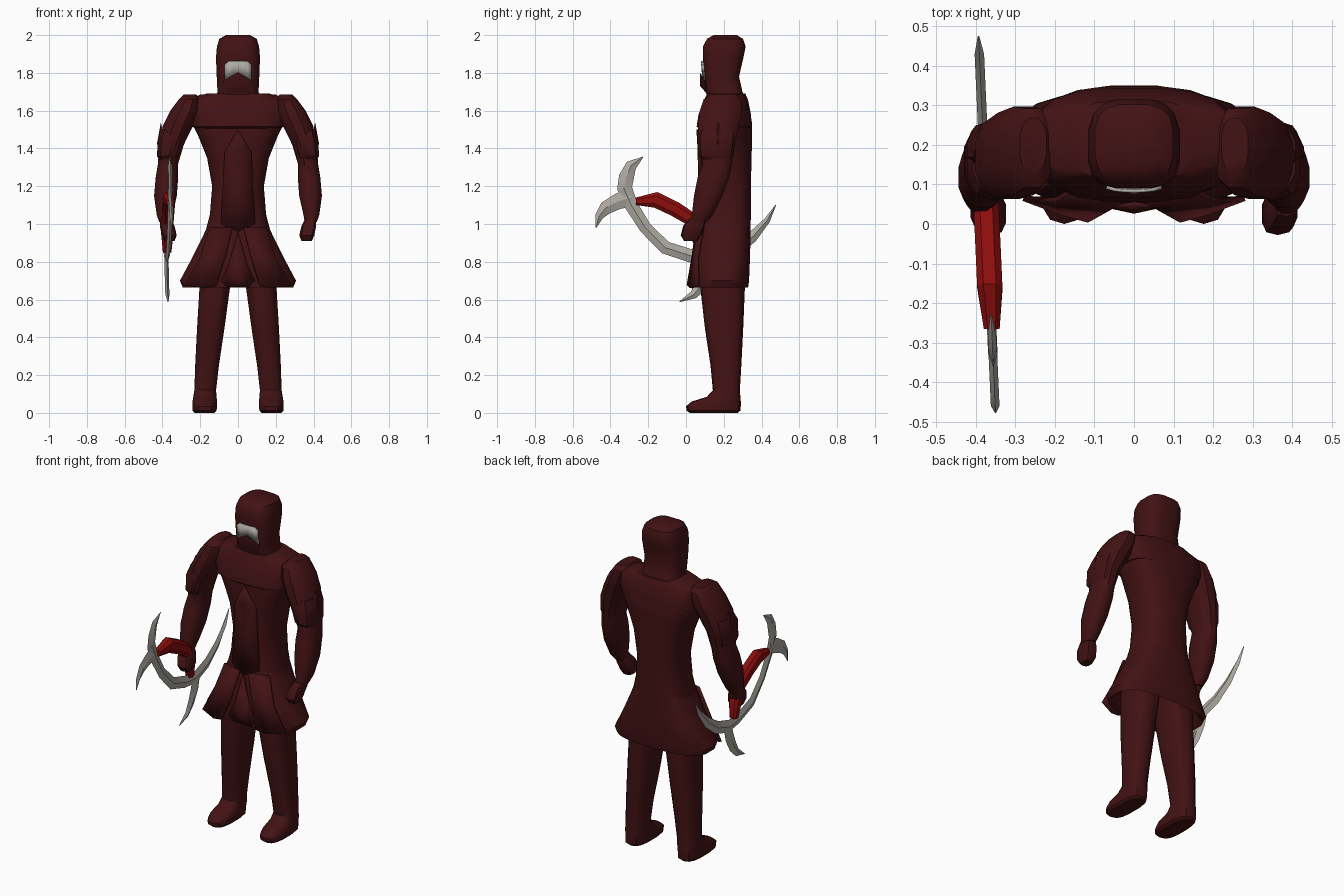
import bpy, bmesh, math
from mathutils import Vector


def material(name, rgb):
    m = bpy.data.materials.new(name)
    m.diffuse_color = (*rgb, 1)
    return m


CLOTH = material("dark maroon cloth", (0.055, 0.006, 0.007))
SKIN = material("pale grey face", (0.42, 0.40, 0.37))
STEEL = material("grey steel", (0.42, 0.40, 0.36))
RED = material("red grip", (0.27, 0.004, 0.004))


def build(name, verts, faces, mat, angle=35, solid=0):
    me = bpy.data.meshes.new(name)
    me.from_pydata(verts, [], faces)
    bm = bmesh.new()
    bm.from_mesh(me)
    bmesh.ops.recalc_face_normals(bm, faces=bm.faces)
    bm.to_mesh(me)
    bm.free()
    me.materials.append(mat)
    ob = bpy.data.objects.new(name, me)
    bpy.context.collection.objects.link(ob)
    if solid:
        mod = ob.modifiers.new("thickness", 'SOLIDIFY')
        mod.thickness = solid
        mod.offset = 0
    bpy.ops.object.select_all(action='DESELECT')
    ob.select_set(True)
    bpy.context.view_layer.objects.active = ob
    bpy.ops.object.shade_smooth_by_angle(angle=math.radians(angle))
    return ob


def skin(name, rings, mat, angle=35):
    """Join equal-sized rings of points into a closed body."""
    n = len(rings[0])
    verts = [p for r in rings for p in r]
    faces = [(i * n + j, i * n + (j + 1) % n, (i + 1) * n + (j + 1) % n, (i + 1) * n + j)
             for i in range(len(rings) - 1) for j in range(n)]
    faces += [tuple(range(n)), tuple(range(len(verts) - n, len(verts)))]
    return build(name, verts, faces, mat, angle)


def loft(name, secs, mat=CLOTH, side=1, n=16, power=2.4):
    """Stack rounded sections given as (z, x0, x1, y0, y1)."""
    rings = []
    for z, x0, x1, y0, y1 in secs:
        ring = []
        for k in range(n):
            a = 2 * math.pi * (k + 0.5) / n
            c, s = math.cos(a), math.sin(a)
            ring.append((side * ((x0 + x1) / 2 + (x1 - x0) / 2 * math.copysign(abs(c) ** (2 / power), c)),
                         (y0 + y1) / 2 + (y1 - y0) / 2 * math.copysign(abs(s) ** (2 / power), s), z))
        rings.append(ring)
    return skin(name, rings, mat)


def sym(secs):
    return [(z, -r, r, a, b) for z, r, a, b in secs]


# Torso, shoulder mantle, flared coat skirt (hollow below) and hood
loft("torso", sym([(.9, .19, .055, .34), (1.05, .15, .072, .345), (1.2, .138, .08, .345),
                   (1.35, .165, .075, .348), (1.46, .21, .068, .352), (1.54, .25, .07, .35),
                   (1.61, .27, .085, .335), (1.66, .265, .105, .325), (1.685, .2, .13, .31)]),
     n=20, power=2.8)
loft("chest_mantle", sym([(1.5, .2, .075, .34), (1.515, .245, .055, .35), (1.58, .265, .065, .345),
                          (1.655, .26, .095, .33), (1.69, .17, .11, .315)]), n=20, power=2.8)
loft("coat_skirt", sym([(1.0, .158, .068, .343), (.93, .19, .055, .343), (.82, .245, .048, .34),
                        (.7, .31, .045, .335), (.665, .295, .045, .33), (.68, .275, .065, .315),
                        (.8, .22, .08, .31)]), n=20, power=3)
loft("hood", sym([(1.66, .125, .115, .318), (1.70, .11, .103, .30), (1.78, .114, .097, .282),
                  (1.88, .118, .088, .305), (1.94, .113, .088, .317), (1.98, .1, .11, .303),
                  (2.0, .065, .145, .27)]), power=3.2)


# Face plate with a notch at the bottom, curved to the hood
def face_y(x, z):
    return .083 + (1.86 - z) * .08 + 1.6 * x * x


cols = [-.07, -.05, -.025, 0, .025, .05, .07]
pts = []
for x in cols:
    for z in (1.80 - abs(x) * .55, 1.862 if abs(x) < .06 else 1.845):
        pts.append((x, face_y(x, z), z))
build("face", pts, [(2 * i, 2 * i + 2, 2 * i + 3, 2 * i + 1) for i in range(6)], SKIN, solid=.008)
# Pointed mask over the mouth
build("mouth_mask", [(0, .073, 1.802), (-.08, .1, 1.758), (.08, .1, 1.758), (0, .075, 1.73),
                     (-.06, .11, 1.69), (.06, .11, 1.69), (0, .13, 1.72)],
      [(0, 1, 3), (0, 3, 2), (1, 4, 3), (2, 3, 5), (3, 4, 5), (0, 6, 1), (0, 2, 6),
       (1, 6, 4), (2, 5, 6), (4, 6, 5)], CLOTH)

# Front coat panels, centre cloth
for s, tag in ((1, "left"), (-1, "right")):
    build(tag + "_coat_flap",
          [(s * x, y, z) for x, y, z in ((.03, .058, .98), (.15, .09, .98), (.07, .035, .82), (.2, .06, .82),
                                         (.115, .01, .675), (.18, .028, .66), (.28, .065, .675))],
          [(0, 1, 3, 2), (2, 3, 5, 4), (3, 6, 5)], CLOTH, solid=.014)
build("centre_cloth", [(0, .05, .96), (-.05, .045, .78), (.05, .045, .78), (-.09, .045, .7),
                       (.09, .045, .7), (-.06, .045, .67), (.06, .045, .67), (0, .032, .72)],
      [(0, 1, 7), (0, 7, 2), (1, 3, 5, 7), (2, 7, 6, 4), (5, 6, 7)], CLOTH, solid=.012)
build("chest_seam", [(0, .06, 1.5), (-.07, .075, 1.38), (.07, .075, 1.38), (-.09, .08, 1.0),
                     (.09, .08, 1.0), (0, .066, 1.4), (0, .07, 1.2), (0, .058, .96)],
      [(0, 1, 5), (0, 5, 2), (1, 3, 6, 5), (2, 5, 6, 4), (3, 7, 6), (4, 6, 7)], CLOTH, solid=.01)

# Arms, arm guards and legs on both sides
for s, tag in ((1, "left"), (-1, "right")):
    loft(tag + "_arm", [(1.685, .22, .29, .13, .27), (1.66, .2, .315, .09, .295),
                        (1.6, .2, .36, .07, .30), (1.52, .235, .4, .06, .285),
                        (1.42, .285, .42, .065, .26), (1.32, .315, .425, .085, .245),
                        (1.25, .315, .437, .06, .232), (1.15, .322, .446, .04, .195),
                        (1.05, .345, .432, .03, .145), (1.01, .352, .418, .02, .11)],
         side=s, n=12)
    loft(tag + "_fist", [(1.03, .355, .415, .02, .105), (.99, .335, .415, -.015, .1),
                         (.94, .323, .405, -.028, .08), (.91, .335, .392, -.01, .06)],
         side=s, n=10, power=3)
    loft(tag + "_arm_guard", [(1.5, .26, .412, .075, .265), (1.46, .28, .425, .058, .265),
                              (1.36, .305, .432, .068, .25), (1.34, .32, .42, .085, .24)],
         side=s, n=10, power=2.6)
    build(tag + "_guard_spike", [(s * x, y, z) for x, y, z in
                                 ((.408, .17, 1.54), (.39, .12, 1.44), (.39, .22, 1.44), (.43, .17, 1.42))],
          [(0, 1, 2), (0, 1, 3), (0, 2, 3), (1, 2, 3)], CLOTH)
    loft(tag + "_leg", [(.82, .03, .2, .08, .30), (.67, .04, .205, .075, .312),
                        (.45, .07, .218, .1, .303), (.25, .1, .228, .13, .293),
                        (.12, .115, .232, .142, .285), (.085, .112, .238, .11, .288),
                        (.06, .11, .242, .03, .29), (.035, .11, .243, 0, .29),
                        (.012, .112, .242, .003, .288), (0, .125, .23, .02, .275)],
         side=s, n=14, power=2.7)


# Weapon: flat ribbons swept in a slightly turned upright plane
def ribbon(name, path, mat, thick, square=False):
    """path holds (y, z, half width); the section is a diamond or an octagon."""
    rings = []
    for i, (y, z, w) in enumerate(path):
        a, b = path[max(i - 1, 0)], path[min(i + 1, len(path) - 1)]
        t = Vector((b[0] - a[0], b[1] - a[1])).normalized()
        shape = [(1, 0), (0, 1), (-1, 0), (0, -1)]
        if square:
            shape = [(1, .5), (.5, 1), (-.5, 1), (-1, .5), (-1, -.5), (-.5, -1), (.5, -1), (1, -.5)]
        ring = []
        for u, v in shape:
            yy, zz = y - t.y * w * u, z + t.x * w * u
            ring.append((-.372 - .045 * yy + v * min(thick, w), yy, zz))
        rings.append(ring)
    return skin(name, rings, mat, 25)


ribbon("main_blade", [(-.33, 1.19, .03), (-.29, 1.10, .035), (-.215, .98, .032), (-.11, .875, .035),
                      (.03, .83, .035), (.13, .82, .038), (.25, .86, .036), (.35, .93, .029),
                      (.43, 1.02, .016), (.475, 1.10, .002)], STEEL, .012)
ribbon("upper_horn", [(-.29, 1.10, .035), (-.325, 1.19, .04), (-.315, 1.25, .04),
                      (-.29, 1.31, .03), (-.228, 1.355, .002)], STEEL, .011)
ribbon("front_horn", [(-.29, 1.14, .05), (-.36, 1.12, .042), (-.425, 1.085, .036),
                      (-.46, 1.04, .022), (-.477, .98, .002)], STEEL, .011)
ribbon("lower_spike", [(.14, .83, .04), (.12, .75, .04), (.085, .68, .034),
                       (.04, .625, .022), (-.035, .588, .002)], STEEL, .011)
ribbon("grip", [(-.265, 1.12, .02), (-.16, 1.128, .042), (-.06, 1.08, .04), (.02, 1.03, .038),
                (.06, .95, .036), (.075, .85, .022)], RED, .032, square=True)
